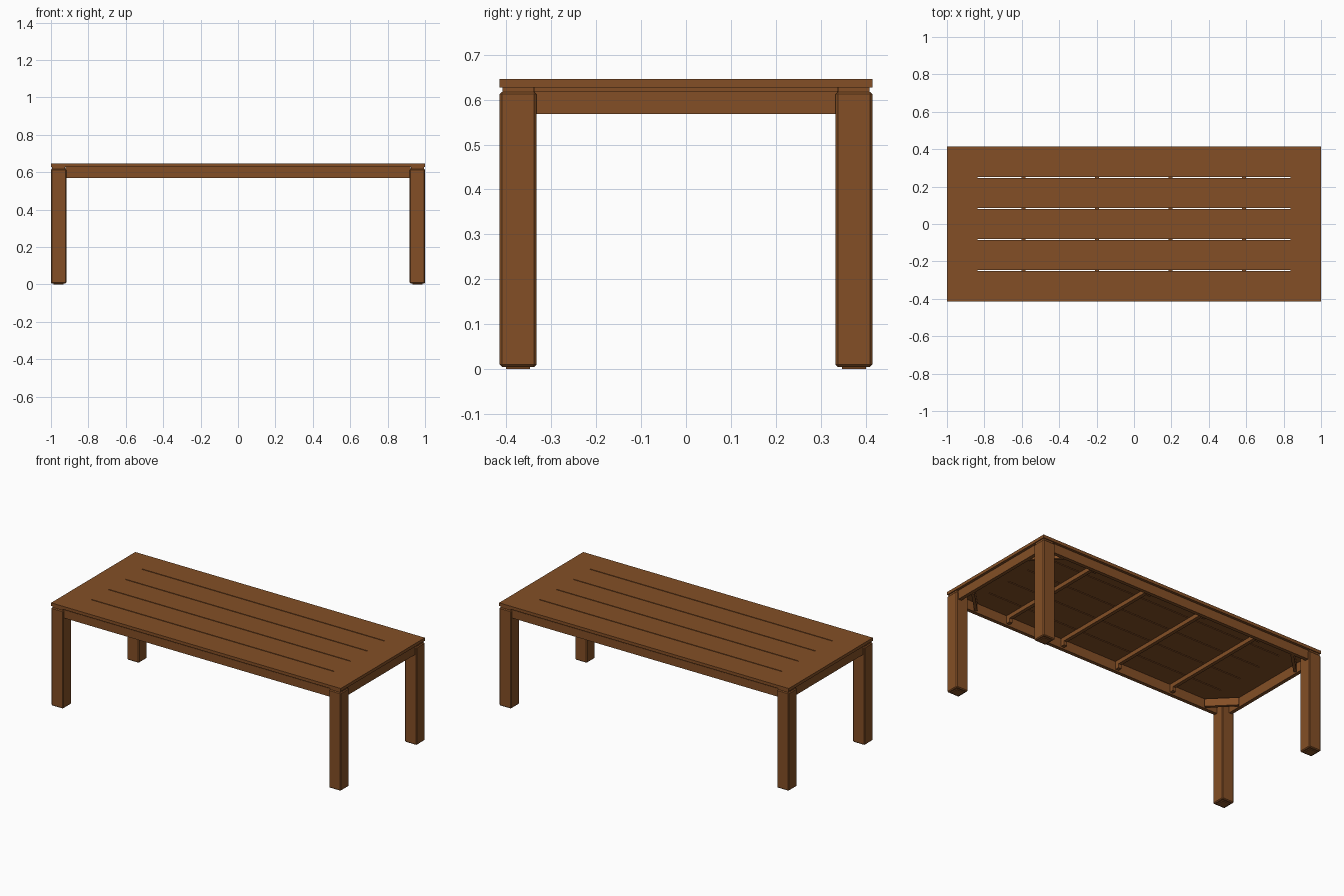
import bpy
from math import radians

if "Cube" in bpy.data.objects:
    bpy.data.objects.remove(bpy.data.objects["Cube"])

wood = bpy.data.materials.new("warm brown wood")
wood.diffuse_color = (0.23, 0.078, 0.019, 1)
wood.use_nodes = True
wood.node_tree.nodes["Principled BSDF"].inputs["Base Color"].default_value = wood.diffuse_color


def box(name, lo, hi, bevel=0.0, turn=0.0):
    """Box between two corners, optionally chamfered and turned about z."""
    centre = [(a + b) / 2 for a, b in zip(lo, hi)]
    bpy.ops.mesh.primitive_cube_add(size=1, location=centre)
    ob = bpy.context.object
    ob.name = name
    ob.scale = [b - a for a, b in zip(lo, hi)]
    bpy.ops.object.transform_apply(location=False, rotation=False, scale=True)
    ob.rotation_euler.z = turn
    ob.data.materials.append(wood)
    if bevel:
        mod = ob.modifiers.new("edge", 'BEVEL')
        mod.width = bevel
        mod.segments = 1
    return ob


W, D = 1.0, 0.415            # half length and half depth
TOP, UNDER = 0.646, 0.627    # tabletop faces
LEG = 0.082                  # leg thickness
END = 0.836                  # where the end boards start

# Tabletop: five long planks between two end boards
pitch = 2 * D / 5
gap = 0.003
for i in range(5):
    y0 = -D + i * pitch
    box("top_plank", (-END, y0 + (gap if i > 0 else 0), UNDER),
        (END, y0 + pitch - (gap if i < 4 else 0), TOP))

for sx, side in ((-1, "left"), (1, "right")):
    xs = sorted((sx * END, sx * W))
    box(side + "_end_board", (xs[0], -D, UNDER), (xs[1], D, TOP))

    # End apron and the inset strip filling the shadow gap above it
    xs = sorted((sx * (W - 0.012), sx * (W - 0.034)))
    yl = D - LEG + 0.004
    box(side + "_end_apron", (xs[0], -yl, 0.568), (xs[1], yl, 0.619))
    xs = sorted((sx * (W - 0.016), sx * (W - 0.034)))
    box(side + "_end_strip", (xs[0], -yl, 0.619), (xs[1], yl, UNDER))

for sy, side in ((-1, "front"), (1, "back")):
    # Long apron and strip
    xl = W - LEG + 0.004
    ys = sorted((sy * (D - 0.012), sy * (D - 0.034)))
    box(side + "_apron", (-xl, ys[0], 0.568), (xl, ys[1], 0.619))
    ys = sorted((sy * (D - 0.016), sy * (D - 0.034)))
    box(side + "_strip", (-xl, ys[0], 0.619), (xl, ys[1], UNDER))

    for sx, end in ((-1, "left"), (1, "right")):
        cx, cy = sx * (W - LEG / 2), sy * (D - LEG / 2)

        def post(name, half, z0, z1, bevel=0.0):
            box(f"{side}_{end}_{name}", (cx - half, cy - half, z0),
                (cx + half, cy + half, z1), bevel)

        # Leg with recessed neck and small foot pad
        post("leg", LEG / 2, 0.005, 0.617, 0.005)
        post("leg_neck", LEG / 2 - 0.006, 0.612, UNDER)
        post("foot", 0.027, 0.0, 0.007)

        # Diagonal corner brace behind the leg
        bx, by = sx * 0.893, sy * 0.308
        box(f"{side}_{end}_corner_brace", (bx - 0.095, by - 0.009, 0.572),
            (bx + 0.095, by + 0.009, 0.619), turn=radians(-45 * sx * sy))

# Cross slats under the planks, with end cleats on the long aprons
for i in range(4):
    x = -0.59 + i * 0.393
    box("cross_slat", (x - 0.011, -D + 0.034, 0.602), (x + 0.011, D - 0.034, UNDER))
    for sy in (-1, 1):
        ys = sorted((sy * (D - 0.034), sy * (D - 0.06)))
        box("slat_cleat", (x - 0.011, ys[0], 0.578), (x + 0.011, ys[1], 0.602))
